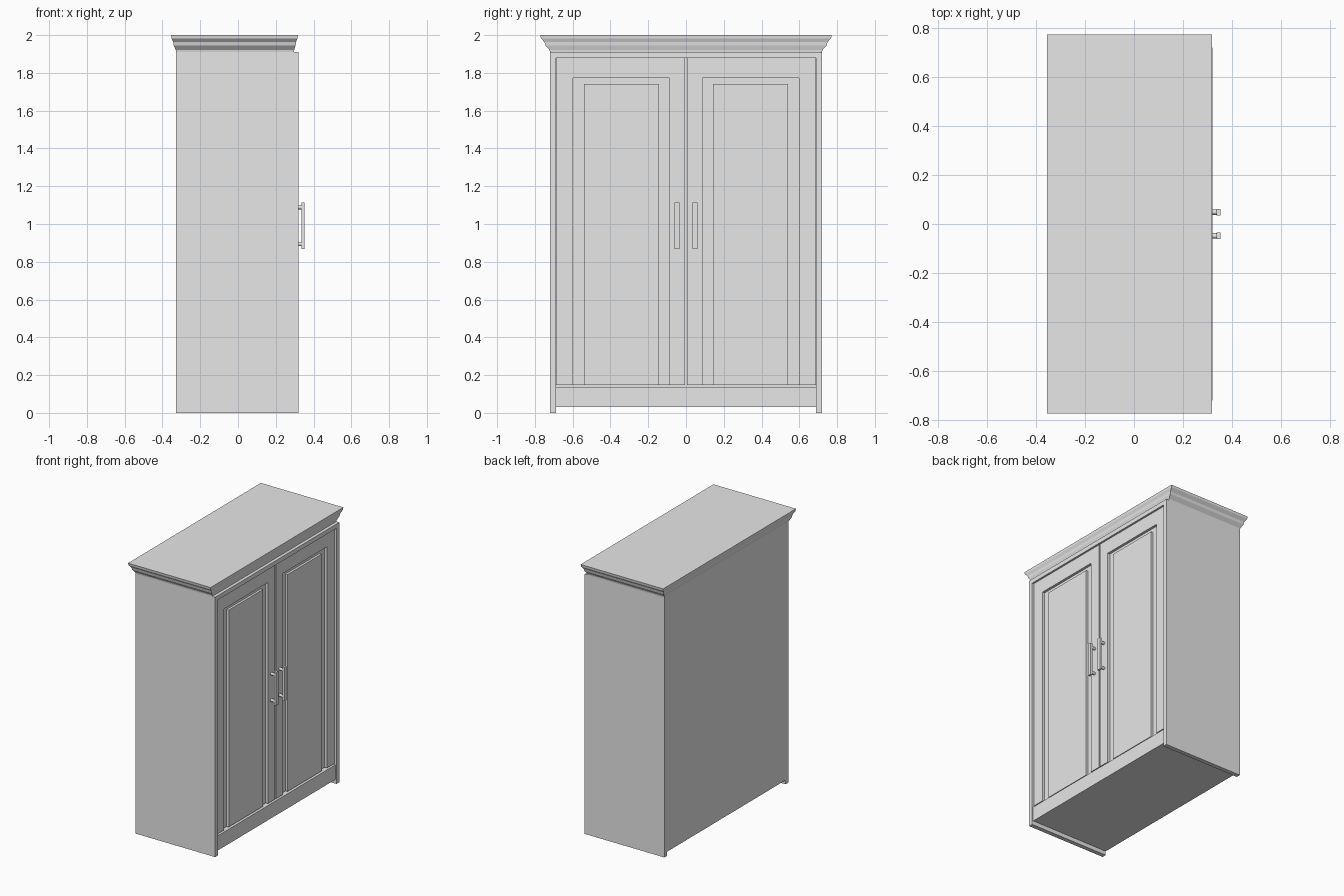
import bpy, bmesh, math
from mathutils import Matrix

if "Cube" in bpy.data.objects:
    bpy.data.objects.remove(bpy.data.objects["Cube"])

grey = bpy.data.materials.new("plain_grey")
grey.diffuse_color = (0.8, 0.8, 0.8, 1)
grey.use_nodes = True
grey.node_tree.nodes["Principled BSDF"].inputs["Base Color"].default_value = grey.diffuse_color


def finish(name, bm):
    bmesh.ops.recalc_face_normals(bm, faces=bm.faces)
    me = bpy.data.meshes.new(name)
    bm.to_mesh(me)
    bm.free()
    me.materials.append(grey)
    ob = bpy.data.objects.new(name, me)
    bpy.context.collection.objects.link(ob)
    return ob


def box(name, x0, x1, y0, y1, z0, z1):
    bm = bmesh.new()
    m = Matrix.Translation(((x0 + x1) / 2, (y0 + y1) / 2, (z0 + z1) / 2))
    m = m @ Matrix.Diagonal((x1 - x0, abs(y1 - y0), z1 - z0, 1))
    bmesh.ops.create_cube(bm, size=1, matrix=m)
    return finish(name, bm)


def post(name, x0, x1, y, z, r):
    bm = bmesh.new()
    m = Matrix.Translation(((x0 + x1) / 2, y, z)) @ Matrix.Rotation(math.pi / 2, 4, 'Y')
    bmesh.ops.create_cone(bm, cap_ends=True, segments=16, radius1=r, radius2=r,
                          depth=x1 - x0, matrix=m)
    return finish(name, bm)


BACK, FRONT = -0.328, 0.319
DOOR = 0.305      # front plane of the door frames
GROOVE = 0.286    # bottom of the groove around each panel

# Carcass, top rail and plinth board
box("carcass", BACK, 0.27, -0.688, 0.688, 0.03, 1.91)
box("top_rail", 0.27, FRONT, -0.688, 0.688, 1.878, 1.91)
box("plinth_board", 0.27, 0.31, -0.688, 0.688, 0.03, 0.138)

for s, side in ((-1, "left"), (1, "right")):
    # Side panel reaching the floor
    box(side + "_side_panel", BACK, FRONT, s * 0.688, s * 0.72, 0, 1.91)
    # Door: backing, two stiles, top rail and raised centre panel
    box(side + "_door_back", 0.27, GROOVE, s * 0.005, s * 0.688, 0.148, 1.878)
    box(side + "_door_inner_stile", GROOVE, DOOR, s * 0.005, s * 0.088, 0.148, 1.878)
    box(side + "_door_outer_stile", GROOVE, DOOR, s * 0.598, s * 0.686, 0.148, 1.878)
    box(side + "_door_rail", GROOVE, DOOR, s * 0.088, s * 0.598, 1.773, 1.878)
    box(side + "_door_panel", GROOVE, 0.303, s * 0.143, s * 0.54, 0.148, 1.742)
    # Handle bar on two posts
    box(side + "_handle_bar", 0.336, 0.352, s * 0.035, s * 0.061, 0.868, 1.114)
    for z, lvl in ((0.894, "lower"), (1.088, "upper")):
        post(f"{side}_handle_{lvl}_post", DOOR - 0.005, 0.338, s * 0.048, z, 0.0105)

# Stepped crown: (z, back x, front x, half width)
profile = [
    (1.910, -0.328, 0.296, 0.720),
    (1.920, -0.329, 0.297, 0.722),
    (1.945, -0.340, 0.305, 0.744),
    (1.963, -0.342, 0.307, 0.749),
    (1.983, -0.352, 0.315, 0.768),
    (2.000, -0.354, 0.317, 0.771),
]
bm = bmesh.new()
rings = [[bm.verts.new(p) for p in ((a, -w, z), (b, -w, z), (b, w, z), (a, w, z))]
         for z, a, b, w in profile]
for r0, r1 in zip(rings, rings[1:]):
    for i in range(4):
        j = (i + 1) % 4
        bm.faces.new((r0[i], r0[j], r1[j], r1[i]))
bm.faces.new(rings[0][::-1])
bm.faces.new(rings[-1])
finish("crown", bm)
